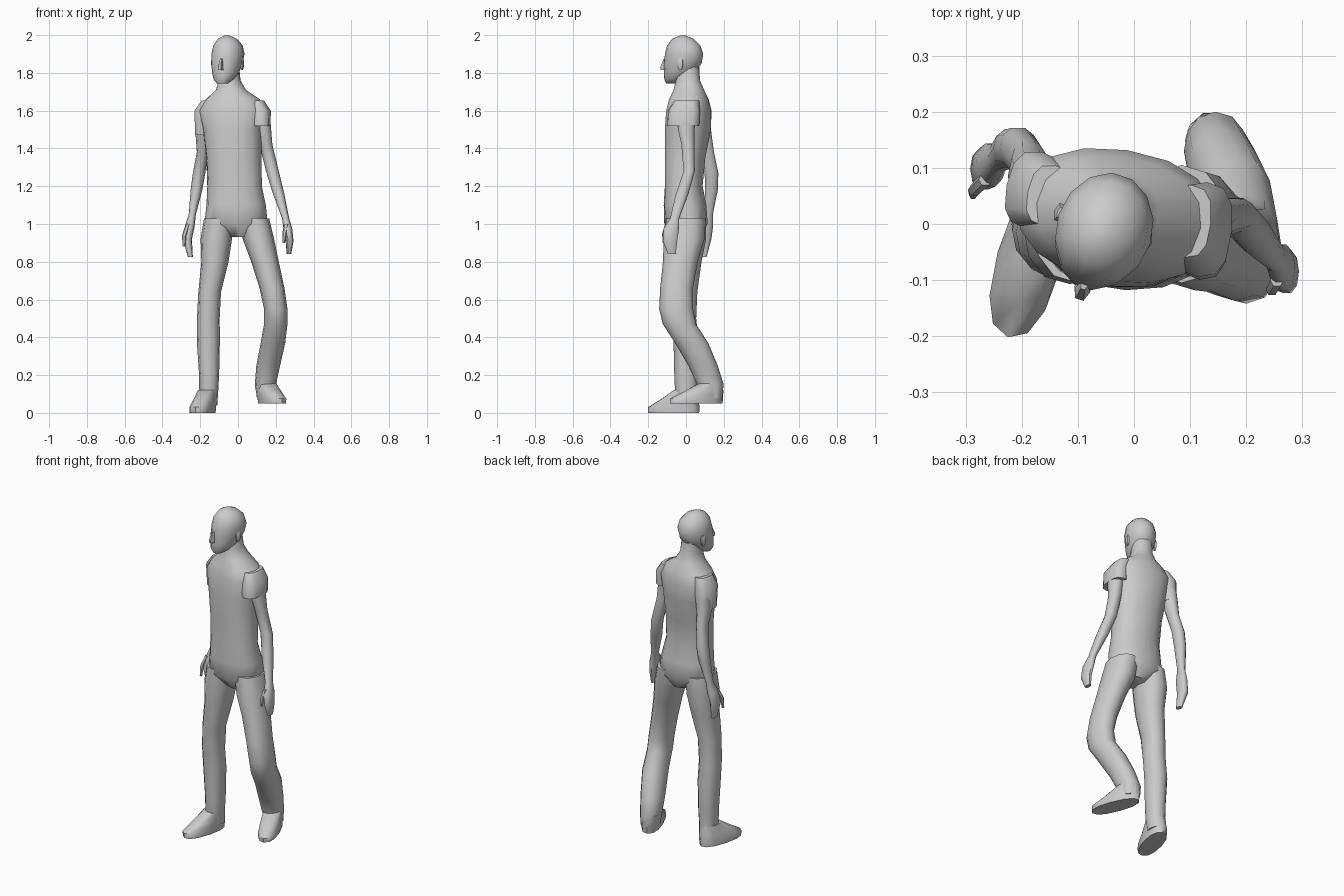
import bpy, bmesh, math


def loft(name, rings, n=12, rot=0.0, power=0.9):
    """Skin a stack of level rings: (x, y, z, half width, half depth[, turn])."""
    bm = bmesh.new()
    loops = []
    for r in rings:
        x, y, z, rx, ry = r[:5]
        a = r[5] if len(r) > 5 else rot
        loop = []
        for i in range(n):
            t = 2 * math.pi * i / n
            c, s = math.cos(t), math.sin(t)
            u = rx * math.copysign(abs(c) ** power, c)
            v = ry * math.copysign(abs(s) ** power, s)
            loop.append(bm.verts.new((x + u * math.cos(a) - v * math.sin(a),
                                      y + u * math.sin(a) + v * math.cos(a), z)))
        loops.append(loop)
    for a, b in zip(loops, loops[1:]):
        for i in range(n):
            j = (i + 1) % n
            bm.faces.new((a[i], a[j], b[j], b[i]))
    bm.faces.new(loops[0])
    bm.faces.new(loops[-1])
    bmesh.ops.recalc_face_normals(bm, faces=bm.faces)
    me = bpy.data.meshes.new(name)
    bm.to_mesh(me)
    bm.free()
    ob = bpy.data.objects.new(name, me)
    bpy.context.collection.objects.link(ob)
    bpy.ops.object.select_all(action='DESELECT')
    ob.select_set(True)
    bpy.context.view_layer.objects.active = ob
    bpy.ops.object.shade_smooth_by_angle(angle=math.radians(50))
    return ob


# Torso and neck
loft("torso", [
    (0.01, 0.00, 0.93, .06, .07),
    (-.01, 0.00, 1.00, .168, .115),
    (-.01, -.005, 1.10, .157, .113, -.04),
    (-.018, -.012, 1.20, .145, .100, -.08),
    (-.022, -.005, 1.35, .147, .108, -.12),
    (-.03, 0.01, 1.50, .157, .122, -.15),
    (-.03, 0.015, 1.60, .180, .118, -.15),
    (-.027, 0.015, 1.66, .145, .104, -.15),
    (-.037, 0.015, 1.71, .080, .082, -.15),
    (-.045, 0.01, 1.76, .058, .065, -.2),
    (-.05, 0.01, 1.83, .055, .06, -.3)], n=16)

# Head turned slightly to one side
TURN = -0.32
loft("head", [
    (-.083, -.075, 1.745, .030, .030),
    (-.077, -.060, 1.765, .052, .055),
    (-.066, -.036, 1.80, .070, .083),
    (-.058, -.017, 1.85, .081, .102),
    (-.053, -.010, 1.90, .086, .103),
    (-.053, -.012, 1.945, .077, .090),
    (-.056, -.016, 1.98, .050, .058),
    (-.058, -.017, 1.997, .015, .018)], n=14, rot=TURN, power=1)
loft("nose", [(-.092, -.115, 1.815, .015, .020), (-.092, -.118, 1.83, .014, .020),
              (-.088, -.106, 1.875, .007, .012)], n=6, rot=TURN)
for side in (-1, 1):
    ex, ey = -.055 + side * .081 * math.cos(TURN), -.005 + side * .081 * math.sin(TURN)
    loft("ear", [(ex, ey, 1.815, .004, .008), (ex, ey, 1.835, .010, .015),
                 (ex, ey, 1.862, .011, .018), (ex, ey, 1.878, .005, .010)], n=6, rot=TURN)

# Short square sleeves
loft("right_sleeve", [(.125, -.015, 1.52, .048, .085), (.122, -.01, 1.60, .052, .085),
                      (.095, .005, 1.655, .042, .065)], rot=-.1, power=.75)
loft("left_sleeve", [(-.185, .065, 1.47, .040, .062), (-.178, .06, 1.60, .050, .070),
                     (-.15, .05, 1.655, .040, .055)], rot=-.2, power=.75)

# Arms with hands
loft("right_arm", [
    (.125, .01, 1.60, .042, .055), (.132, .0, 1.52, .042, .048),
    (.148, .01, 1.42, .034, .036), (.182, .017, 1.28, .034, .031),
    (.215, -.02, 1.16, .030, .035), (.252, -.06, 1.03, .019, .025),
    (.264, -.078, .975, .023, .043), (.273, -.085, .91, .021, .040),
    (.270, -.075, .842, .012, .022)], n=10)
loft("left_arm", [
    (-.178, .065, 1.60, .042, .058), (-.185, .085, 1.48, .040, .052),
    (-.188, .11, 1.38, .030, .040), (-.206, .135, 1.27, .033, .038),
    (-.220, .135, 1.18, .031, .035), (-.242, .118, 1.05, .019, .025),
    (-.256, .105, .985, .026, .040), (-.268, .098, .92, .024, .038),
    (-.252, .088, .825, .013, .022)], n=10)
loft("right_thumb", [(.255, -.10, 1.0, .012, .012), (.246, -.117, .95, .011, .011),
                     (.242, -.117, .90, .007, .008)], n=6)
loft("left_thumb", [(-.265, .08, 1.0, .012, .012), (-.285, .06, .94, .011, .011),
                    (-.287, .052, .88, .007, .008)], n=6)

# Standing leg and foot
loft("left_leg", [
    (-.10, 0, 1.03, .080, .105), (-.115, 0, .92, .083, .107),
    (-.122, -.01, .80, .072, .092), (-.150, -.015, .64, .060, .075),
    (-.157, -.012, .50, .060, .066), (-.157, 0, .38, .061, .066),
    (-.153, 0, .20, .053, .062), (-.155, 0, .11, .050, .058),
    (-.155, .01, .04, .045, .055)])
loft("left_foot", [
    (-.187, -.065, 0, .056, .140), (-.187, -.065, .03, .058, .142),
    (-.175, -.035, .07, .054, .105), (-.160, -.005, .12, .050, .062)], rot=-.27, power=.85)

# Stepping leg, bent at the knee, and foot
loft("right_leg", [
    (.085, 0, 1.03, .080, .105), (.108, -.01, .92, .083, .108),
    (.143, -.03, .80, .073, .092), (.180, -.05, .66, .066, .087),
    (.200, -.052, .55, .062, .090), (.200, -.035, .47, .062, .088),
    (.185, .03, .37, .065, .088), (.160, .09, .25, .063, .078),
    (.145, .13, .15, .056, .070), (.150, .13, .08, .050, .060)])
loft("right_foot", [
    (.180, .055, .05, .054, .148), (.180, .055, .075, .056, .150),
    (.162, .095, .115, .055, .110), (.147, .13, .155, .052, .068)], rot=.36, power=.85)
